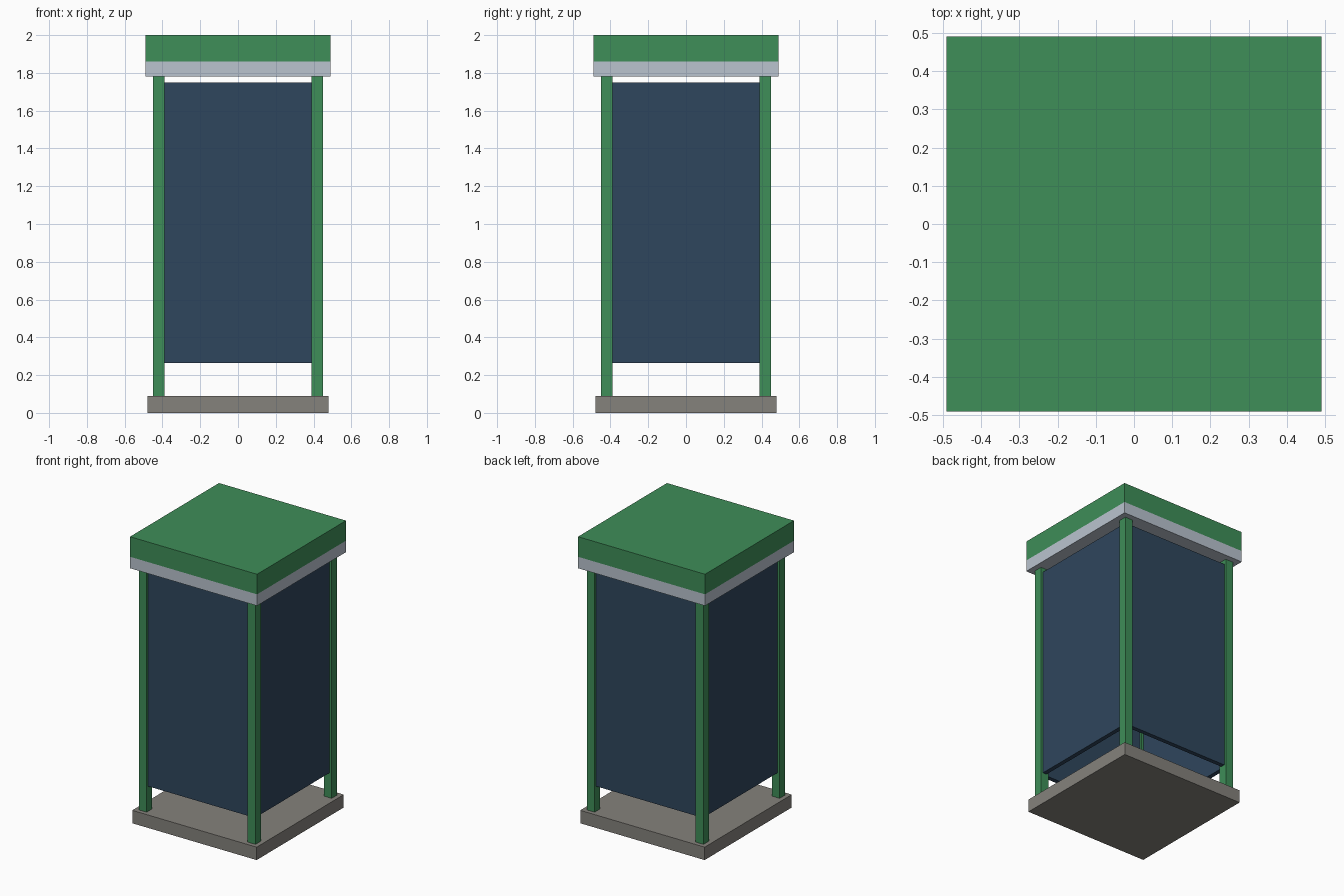
import bpy

cube = bpy.data.objects.get("Cube")
if cube:
    bpy.data.objects.remove(cube, do_unlink=True)


def srgb(*rgb):
    lin = [(c / 255 / 12.92) if c < 11 else ((c / 255 + 0.055) / 1.055) ** 2.4 for c in rgb]
    return (*lin, 1.0)


def material(name, colour):
    mat = bpy.data.materials.new(name)
    mat.use_nodes = True
    mat.diffuse_color = colour
    mat.node_tree.nodes["Principled BSDF"].inputs["Base Color"].default_value = colour
    return mat


def box(name, x, y, z, mat):
    """Box from (min, max) ranges on each axis."""
    bpy.ops.mesh.primitive_cube_add(size=1)
    obj = bpy.context.object
    obj.name = name
    for v in obj.data.vertices:
        v.co = [r[0] if c < 0 else r[1] for c, r in zip(v.co, (x, y, z))]
    obj.data.materials.append(mat)
    return obj


def around(centre, half):
    return (centre - half, centre + half)


green = material("green paint", srgb(62, 142, 88))
glass = material("dark blue glass", srgb(47, 70, 93))
silver = material("pale grey trim", srgb(186, 196, 207))
stone = material("warm grey stone", srgb(133, 130, 124))

POST = 0.42           # distance of the post and panel centre lines
BASE_TOP, EAVES = 0.09, 1.78

# Base slab
side = around(0, 0.48)
box("base_slab", side, side, (0, BASE_TOP), stone)

# Roof: pale fascia band under a green cap
side = around(0, 0.49)
box("roof_fascia", side, side, (EAVES, 1.86), silver)
box("roof_cap", side, side, (1.86, 2.0), green)

# Four corner posts
for sx, xname in ((-1, "right"), (1, "left")):
    for sy, yname in ((-1, "front"), (1, "back")):
        box(f"{yname}_{xname}_post", around(sx * POST, 0.03), around(sy * POST, 0.03),
            (BASE_TOP, EAVES), green)

# Glass panels between the posts, open above and below
span, height = around(0, 0.39), (0.265, 1.75)
for s, yname, xname in ((-1, "front", "right"), (1, "back", "left")):
    depth = around(s * POST, 0.015)
    box(f"{yname}_panel", span, depth, height, glass)
    box(f"{xname}_panel", depth, span, height, glass)
